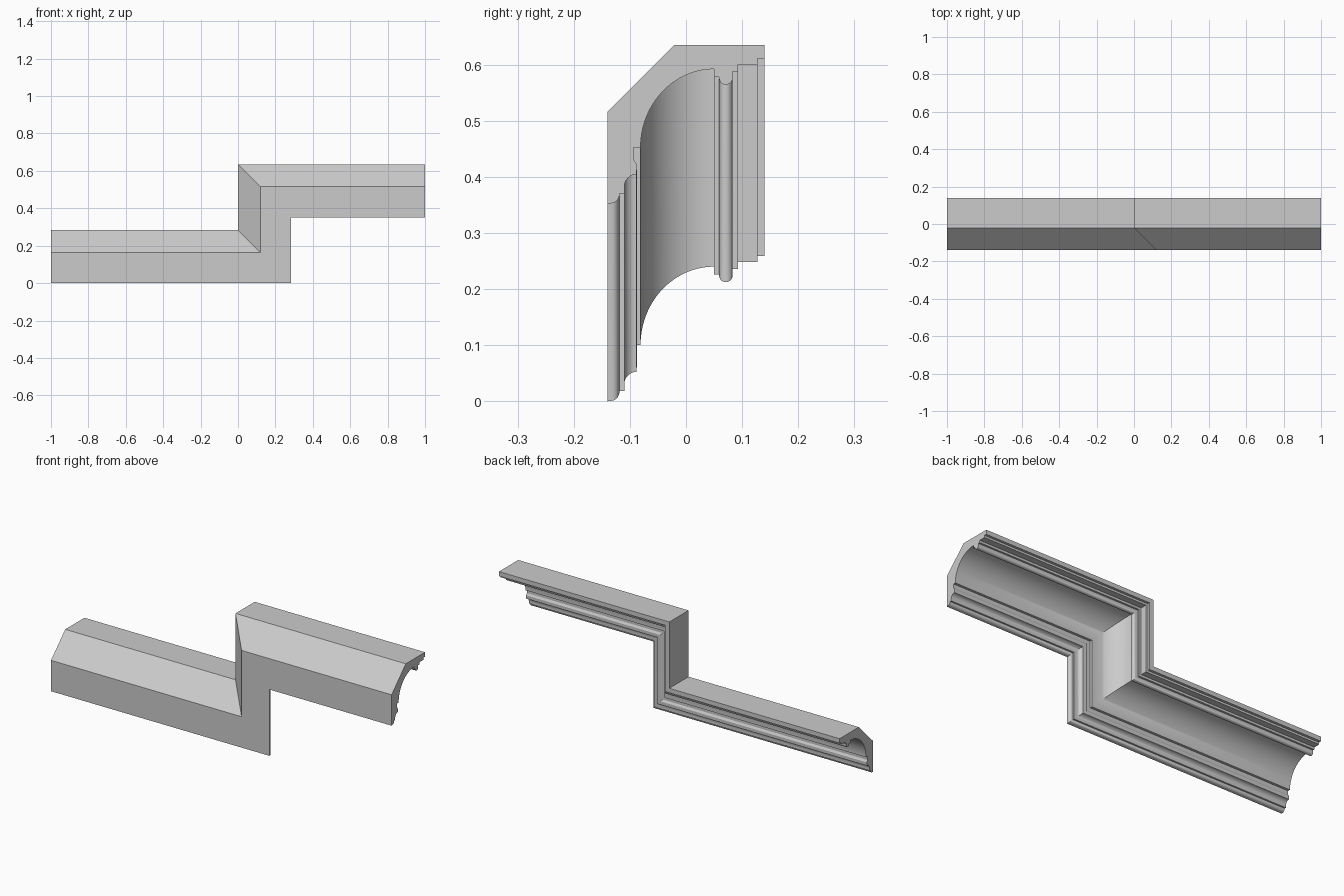
import bpy, bmesh
from math import sin, cos, pi

if "Cube" in bpy.data.objects:
    bpy.data.objects.remove(bpy.data.objects["Cube"])

DEPTH = 0.283   # height of the moulding section
RISE = 0.352    # step between the two runs


def arc(cy, ch, ry, rh, a0, a1, n):
    """Points (y, h) on an elliptical arc, angles in degrees."""
    out = []
    for i in range(n + 1):
        a = (a0 + (a1 - a0) * i / n) * pi / 180
        out.append((cy + ry * cos(a), ch + rh * sin(a)))
    return out


# cross-section (y, height), starting at the lower front edge
profile = [(-0.14, 0.0)]
profile += arc(-0.133, 0.018, 0.0145, 0.017, -90, 0, 6)     # small rounded nose
profile += [(-0.11, 0.018)]
profile += arc(-0.088, 0.03, 0.022, 0.0225, 180, 90, 8)     # small cove
profile += [(-0.0875, 0.07), (-0.094, 0.08), (-0.094, 0.1)]  # quirk
profile += arc(0.05, 0.1, 0.131, 0.14, 180, 90, 28)         # large cove
profile += [(0.05, 0.226), (0.059, 0.226)]
profile += arc(0.071, 0.2245, 0.012, 0.0122, 180, 360, 14)  # hanging bead
profile += [(0.083, 0.236), (0.093, 0.236), (0.093, 0.248), (0.127, 0.248),
            (0.127, 0.259), (0.14, 0.259), (0.14, DEPTH),
            (-0.021, DEPTH), (-0.14, 0.164)]                # steps, top, chamfer

# sweep along the stepped path with mitred corners
bm = bmesh.new()
stations = [
    lambda h: (-1, h),
    lambda h: (DEPTH - h, h),
    lambda h: (DEPTH - h, h + RISE),
    lambda h: (1, h + RISE),
]
rings = []
for place in stations:
    ring = []
    for y, h in profile:
        x, z = place(h)
        ring.append(bm.verts.new((x, y, z)))
    rings.append(ring)

n = len(profile)
for a, b in zip(rings, rings[1:]):
    for i in range(n):
        j = (i + 1) % n
        bm.faces.new((a[i], a[j], b[j], b[i]))

# end caps
bm.faces.new(rings[0])
bm.faces.new(rings[-1][::-1])
bmesh.ops.recalc_face_normals(bm, faces=bm.faces)

mesh = bpy.data.meshes.new("stepped_cornice")
bm.to_mesh(mesh)
bm.free()
cornice = bpy.data.objects.new("stepped_cornice", mesh)
bpy.context.collection.objects.link(cornice)

# smooth curves, crisp edges
bpy.context.view_layer.objects.active = cornice
cornice.select_set(True)
bpy.ops.object.shade_smooth_by_angle(angle=pi / 6)
